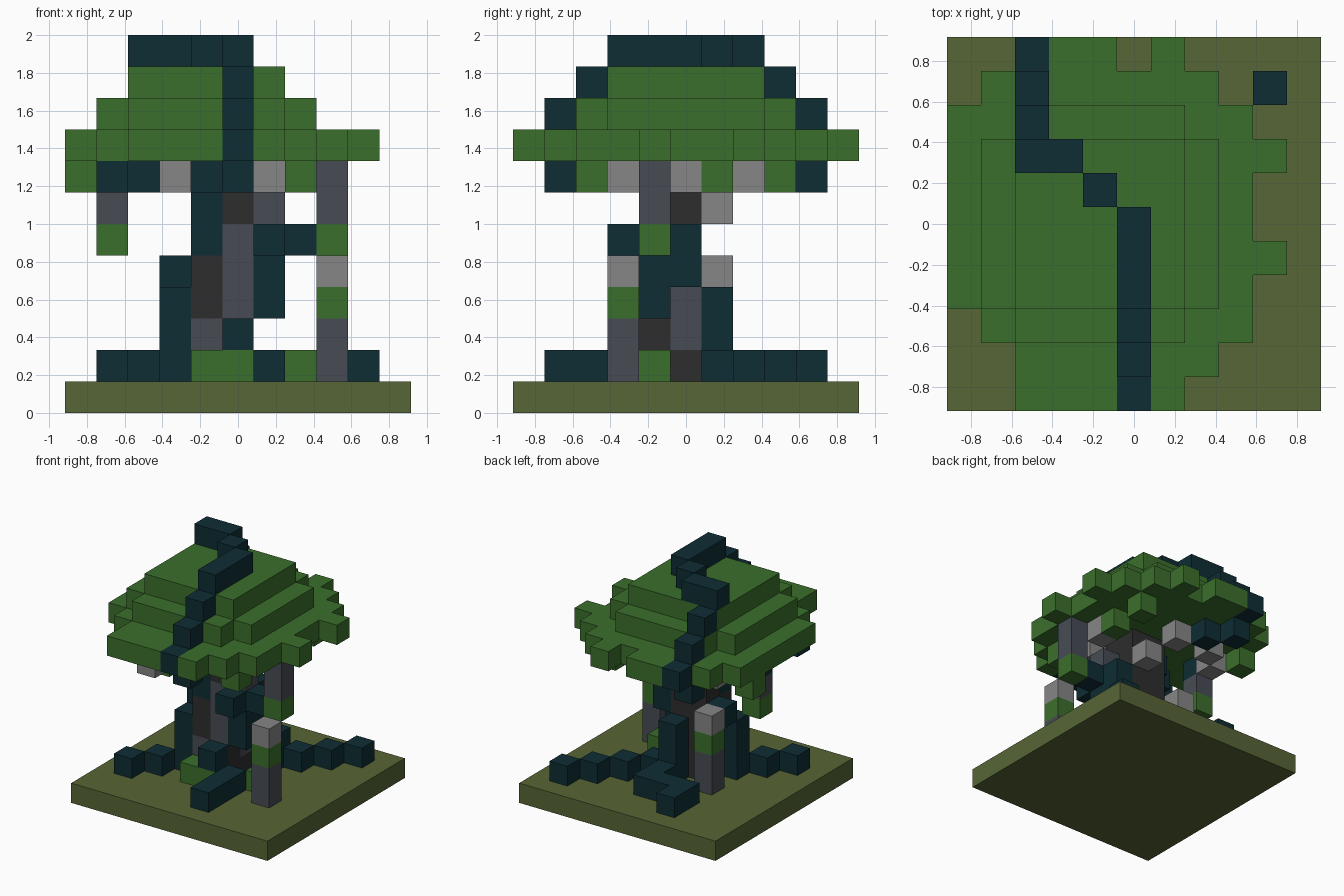
import bpy
import bmesh
from mathutils import Vector

cube = bpy.data.objects.get("Cube")
if cube:
    bpy.data.objects.remove(cube, do_unlink=True)

CELL = 1 / 6  # edge length of one block


def linear(value):
    value /= 255
    return value / 12.92 if value <= 0.04045 else ((value + 0.055) / 1.055) ** 2.4


def material(name, *rgb):
    mat = bpy.data.materials.new(name)
    color = [linear(c) for c in rgb] + [1]
    mat.use_nodes = True
    mat.diffuse_color = color
    mat.node_tree.nodes["Principled BSDF"].inputs["Base Color"].default_value = color
    return mat


OLIVE = material("olive ground", 87, 102, 54)
GREEN = material("leaf green", 59, 111, 44)
DARK = material("dark teal vine", 13, 45, 52)
SLATE = material("slate grey", 71, 75, 84)
LIGHT = material("light grey", 134, 134, 134)
CHARCOAL = material("charcoal", 45, 45, 45)

SIDES = [Vector(s) for s in ((1, 0, 0), (-1, 0, 0), (0, 1, 0), (0, -1, 0), (0, 0, 1), (0, 0, -1))]


def box(xs, ys, zs):
    """All cells of a block, each range given as (first, last)."""
    span = [range(a, b + 1) for a, b in (xs, ys, zs)]
    return [(x, y, z) for x in span[0] for y in span[1] for z in span[2]]


def column(x, y, bottom, top):
    return box((x, x), (y, y), (bottom, top))


def blocks(name, mat, cells):
    """Make one object from grid cells, keeping only its outer faces."""
    cells = set(cells)
    bm = bmesh.new()
    for cell in cells:
        centre = Vector(cell) + Vector((0, 0, 0.5))
        for side in SIDES:
            if tuple(int(c) for c in Vector(cell) + side) in cells:
                continue
            u = Vector((side.y, side.z, side.x))
            v = side.cross(u)
            corners = [u + v, v - u, -u - v, u - v]
            bm.faces.new([bm.verts.new((centre + (side + c) / 2) * CELL) for c in corners])
    bmesh.ops.remove_doubles(bm, verts=bm.verts, dist=CELL / 100)
    mesh = bpy.data.meshes.new(name)
    bm.to_mesh(mesh)
    bm.free()
    mesh.materials.append(mat)
    obj = bpy.data.objects.new(name, mesh)
    bpy.context.scene.collection.objects.link(obj)
    return obj


# Ground slab
blocks("ground", OLIVE, box((-5, 5), (-5, 5), (0, 0)))

# Vine that runs over the crown from front to back
crown_vine = [(0, -5, 8), (0, -4, 9), (0, -3, 10), (-1, 1, 11), (-2, 2, 11), (-3, 2, 11),
              (-3, 3, 10), (-3, 4, 9), (-3, 5, 8)] + box((0, 0), (-2, 0), (11, 11))
blocks("crown_vine", DARK, crown_vine)

# Crown: ragged lowest layer, drawn from back row to front row
ROWS = """
...##.#....
.#######...
#########..
##########.
#########..
#########..
##########.
#########..
.########..
..######...
..#####....
""".split()
crown = [(x - 5, 5 - y, 8) for y, row in enumerate(ROWS)
         for x, mark in enumerate(row) if mark == "#"]
# Upper crown steps
crown += box((-4, 2), (-2, 2), (9, 9)) + box((-3, 1), (-3, 3), (9, 9))
crown += box((-3, 1), (-2, 2), (10, 10))
blocks("crown", GREEN, set(crown) - set(crown_vine))

# Leaves and fruit hanging under the crown
blocks("hanging_leaves", GREEN, [(-5, 2, 7), (2, -3, 7), (2, 1, 7), (2, 3, 7)])
blocks("hanging_stones", LIGHT, [(-2, -4, 7), (1, -2, 7), (2, 0, 7), (-1, 2, 7),
                                 (-3, 2, 7), (-4, 1, 7), (0, 1, 6)])
blocks("branches", DARK, [(0, -4, 7), (-1, -3, 7), (-1, -2, 7), (-4, -3, 7), (-3, -2, 7),
                          (-2, -1, 7), (-4, 0, 7), (-3, 4, 7), (-2, 3, 7)])

# Trunk core
slate_core = column(0, -1, 3, 5) + column(0, 0, 2, 3) + [(-1, -1, 2), (1, -1, 6)]
vine = column(-1, -1, 5, 6)
blocks("trunk_slate", SLATE, slate_core)
blocks("trunk_charcoal", CHARCOAL,
       set(box((-1, 0), (-1, 0), (1, 7))) - set(slate_core) - set(vine))

# Vines winding around the trunk
vine += column(-2, -1, 1, 3) + column(0, 1, 1, 3) + column(1, -1, 3, 4) + column(1, 0, 4, 5)
vine += [(-2, 0, 4), (0, -2, 2), (1, -2, 5), (2, -1, 5)]
blocks("trunk_vines", DARK, vine)

# Roots spreading over the ground
blocks("left_root", DARK, [(i, i, 1) for i in range(1, 5)])
blocks("right_root", DARK, [(-4, -3, 1), (-3, -2, 1)])
blocks("front_root", DARK, box((1, 1), (-4, -2), (1, 1)))
blocks("back_root", DARK, [(0, 2, 1), (0, 3, 1), (-1, 3, 1), (-2, 3, 1), (-2, 4, 1)])
blocks("ground_moss", GREEN, [(-1, -2, 1), (0, -2, 1), (2, -1, 1)])

# Standing posts: slate shaft, mossy band, pale cap
for name, x, y in (("front_post", 3, -2), ("back_post", -2, 1)):
    blocks(name + "_shaft", SLATE, column(x, y, 1, 2))
    blocks(name + "_band", GREEN, [(x, y, 3)])
    blocks(name + "_cap", LIGHT, [(x, y, 4)])

# Hanging posts with a mossy tip
for name, x, y, top in (("left_hanger", 3, -1, 7), ("right_hanger", -4, 0, 6)):
    blocks(name + "_shaft", SLATE, column(x, y, 6, top))
    blocks(name + "_tip", GREEN, [(x, y, 5)])
